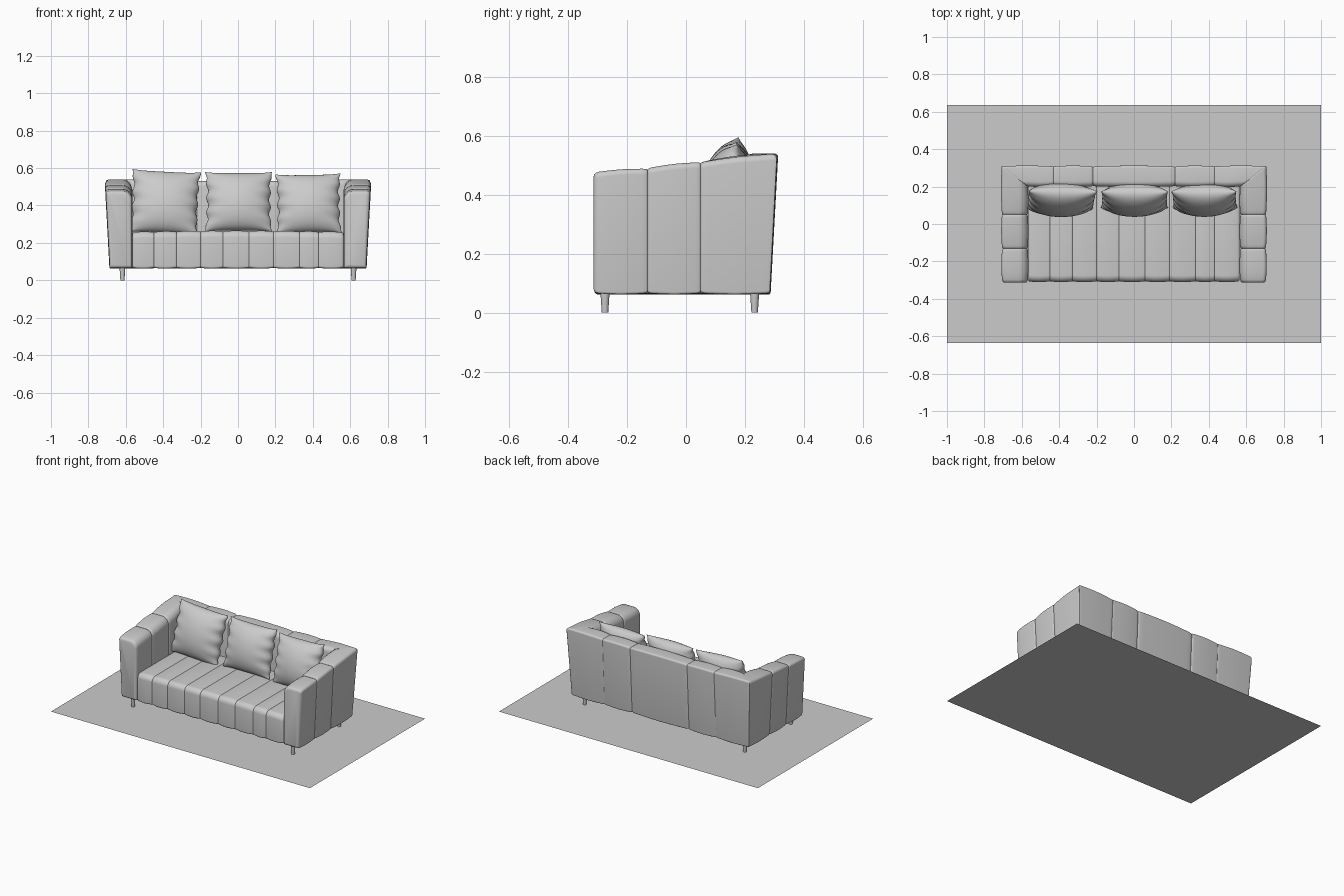
import bpy, bmesh, math
from mathutils import Matrix

if "Cube" in bpy.data.objects:
    bpy.data.objects.remove(bpy.data.objects["Cube"])

Z0 = 0.065  # underside of the upholstery


def finish(name, bm, mirror=False):
    bmesh.ops.recalc_face_normals(bm, faces=bm.faces)
    me = bpy.data.meshes.new(name)
    bm.to_mesh(me)
    bm.free()
    ob = bpy.data.objects.new(name, me)
    bpy.context.collection.objects.link(ob)
    if mirror:
        ob.modifiers.new("Mirror", 'MIRROR')
    return ob


def rounded(w, h, radii, n=6):
    """Rounded rectangle, normalised to 0..1; radii from the lower left, anticlockwise."""
    pts = []
    for i, (cx, cz) in enumerate([(0, 0), (w, 0), (w, h), (0, h)]):
        r = radii[i]
        ox = cx + (r if cx == 0 else -r)
        oz = cz + (r if cz == 0 else -r)
        for k in range(n + 1):
            a = math.pi + (i + k / n) * math.pi / 2
            pts.append(((ox + r * math.cos(a)) / w, (oz + r * math.sin(a)) / h))
    return pts


def panel(name, prof, w, pa, pb, za, zb, ga=0.006, gb=0.006, mirror=False):
    """Stuffed panel lofted from end pa to end pb, pinched at both seams."""
    stations = [(0, ga), (.015, ga * .5), (.04, ga * .2), (.1, 0), (.3, -.002), (.5, -.003),
                (.7, -.002), (.9, 0), (.96, gb * .2), (.985, gb * .5), (1, gb)]
    bm = bmesh.new()
    rings = []
    for t, e in stations:
        top = za + (zb - za) * t
        h = top - Z0
        ring = []
        for f, g in prof:
            f2 = .5 + (f - .5) * (1 - 2 * e / w)
            z = Z0 + h * (.5 + (g - .5) * (1 - 2 * e / h))
            a, b = pa(f2, z), pb(f2, z)
            ring.append(bm.verts.new((a[0] + (b[0] - a[0]) * t, a[1] + (b[1] - a[1]) * t, z)))
        rings.append(ring)
    for r, s in zip(rings, rings[1:]):
        for i in range(len(r)):
            j = (i + 1) % len(r)
            bm.faces.new((r[i], r[j], s[j], s[i]))
    bm.faces.new(rings[0])
    bm.faces.new(rings[-1])
    return finish(name, bm, mirror)


# Flaring outer walls of arms and back
def arm_x(f, z):
    o = .685 + .025 * (z - Z0) / .47
    return o + (.567 - o) * f


def back_y(f, z):
    o = .285 + .025 * (z - Z0) / .47
    return o + (.2 - o) * f


def arm_at(y):
    return lambda f, z: (arm_x(f, z), y)


def back_at(x):
    return lambda f, z: (x, back_y(f, z))


def mitre(f, z):
    return (arm_x(f, z), back_y(f, z))


def seat_at(x):
    return lambda f, z: (x, -.308 + .52 * f)


# Arms: three panels each, rising to the mitred rear corner
arm_prof = rounded(.14, .44, (.008, .008, .05, .02))
panel("arm_front", arm_prof, .14, arm_at(-.314), arm_at(-.13), .477, .49, .016, .006, True)
panel("arm_middle", arm_prof, .14, arm_at(-.13), arm_at(.05), .492, .512, mirror=True)
panel("arm_rear", arm_prof, .14, arm_at(.05), mitre, .512, .54, .006, .002, True)

# Backrest panels
back_prof = rounded(.11, .46, (.008, .008, .03, .012))
panel("back_centre", back_prof, .11, back_at(-.22), back_at(.22), .532, .532)
panel("back_side", back_prof, .11, back_at(.22), back_at(.43), .532, .534, .006, .003, True)
panel("back_corner", back_prof, .11, back_at(.43), mitre, .534, .54, .003, .002, True)

# Channelled seat
seat_prof = rounded(.52, .195, (.012, .005, .005, .035))
seams = [-.565, -.45, -.33, -.2, -.08, .06, .19, .33, .43, .565]


def seat_top(x):
    return .263 - .02 * x * x


for i, (a, b) in enumerate(zip(seams, seams[1:])):
    panel(f"seat_channel_{i + 1}", seat_prof, .52, seat_at(a), seat_at(b), seat_top(a), seat_top(b),
          .01 if i == 0 else .003, .01 if i == len(seams) - 2 else .003)


# Scatter pillows with puckered sides, leaning on the back
def pillow(name, x, z, w, h, lean, roll, seed):
    n = 32
    bm = bmesh.new()
    for side in (-1, 1):
        grid = []
        for j in range(n + 1):
            row = []
            for i in range(n + 1):
                u = -math.cos(math.pi * i / n)
                v = -math.cos(math.pi * j / n)
                px = u * w / 2 * (1 - .07 * (1 - v ** 4))
                pz = v * h / 2 * (1 - .05 * (1 - u ** 4))
                fold = math.sin(v * 13 + seed + u * 2) * abs(u) ** 4 * (1 - v ** 4)
                px += .006 * fold * (1 if u > 0 else -1)
                d = .085 * ((1 - u * u) * (1 - v * v)) ** .5
                d *= 1 + .12 * fold
                row.append(bm.verts.new((px, side * d, pz)))
            grid.append(row)
        for j in range(n):
            for i in range(n):
                bm.faces.new((grid[j][i], grid[j][i + 1], grid[j + 1][i + 1], grid[j + 1][i]))
    bmesh.ops.remove_doubles(bm, verts=bm.verts, dist=1e-5)
    ob = finish(name, bm)
    ob.matrix_world = (Matrix.Translation((x, .13, z)) @ Matrix.Rotation(-math.radians(lean), 4, 'X')
                       @ Matrix.Rotation(-math.radians(roll), 4, 'Y'))


pillow("pillow_left", -.39, .418, .37, .35, 15, -3, 0)
pillow("pillow_centre", .003, .42, .36, .33, 15, 0, 2)
pillow("pillow_right", .377, .41, .35, .33, 15, 1, 4)

# Tapered legs
for label, y in (("front", -.275), ("rear", .233)):
    bm = bmesh.new()
    bmesh.ops.create_cone(bm, cap_ends=True, segments=16, radius1=.011, radius2=.016, depth=.075,
                          matrix=Matrix.Translation((.618, y, .0375)))
    finish(label + "_leg", bm, True)

for ob in bpy.context.collection.objects:
    ob.select_set(True)
    bpy.context.view_layer.objects.active = ob
bpy.ops.object.shade_smooth_by_angle(angle=math.radians(35))

# Floor sheet under the sofa
bm = bmesh.new()
bmesh.ops.create_grid(bm, x_segments=1, y_segments=1, size=1, matrix=Matrix.Diagonal((1, .635, 1, 1)))
finish("floor_sheet", bm)
